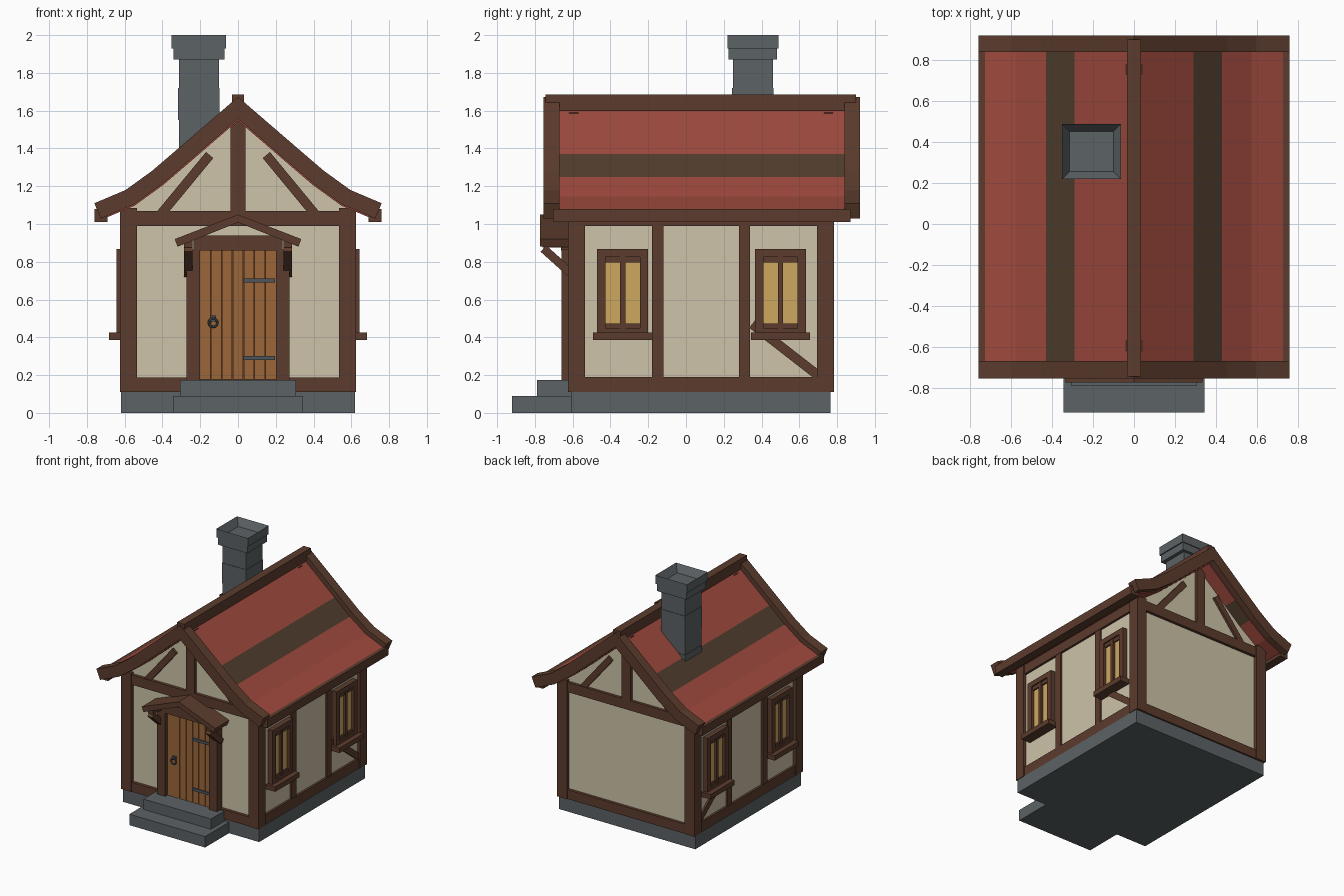
import bpy, bmesh, math
from mathutils import Vector

if "Cube" in bpy.data.objects:
    bpy.data.objects.remove(bpy.data.objects["Cube"])


def material(name, rgb):
    m = bpy.data.materials.new(name)
    lin = [((c / 255 + 0.055) / 1.055) ** 2.4 for c in rgb]
    m.diffuse_color = (*lin, 1)
    m.use_nodes = True
    m.node_tree.nodes["Principled BSDF"].inputs["Base Color"].default_value = m.diffuse_color
    return m


TIMBER = material("timber brown", (92, 60, 45))
PLASTER = material("cream plaster", (205, 195, 168))
ROOF = material("red roof", (160, 74, 62))
BAND = material("dark roof band", (82, 62, 46))
STONE = material("grey stone", (92, 98, 102))
DOOR = material("door wood", (155, 102, 56))
GLASS = material("amber glass", (206, 168, 95))
METAL = material("iron", (78, 85, 92))


def finish(name, bm, *mats):
    bmesh.ops.recalc_face_normals(bm, faces=bm.faces)
    me = bpy.data.meshes.new(name)
    bm.to_mesh(me)
    bm.free()
    for m in mats:
        me.materials.append(m)
    ob = bpy.data.objects.new(name, me)
    bpy.context.collection.objects.link(ob)
    return ob


def prism(name, pts, a, b, mat, axis="y"):
    """Extrude a 2D profile (u, z) from a to b along y, or along x."""
    bm = bmesh.new()
    place = (lambda u, z, t: (u, t, z)) if axis == "y" else (lambda u, z, t: (t, u, z))
    lo = [bm.verts.new(place(u, z, a)) for u, z in pts]
    hi = [bm.verts.new(place(u, z, b)) for u, z in pts]
    bm.faces.new(lo)
    bm.faces.new(hi[::-1])
    n = len(pts)
    for i in range(n):
        j = (i + 1) % n
        bm.faces.new((lo[i], lo[j], hi[j], hi[i]))
    return finish(name, bm, mat)


def box(name, x0, x1, y0, y1, z0, z1, mat):
    return prism(name, [(x0, z0), (x1, z0), (x1, z1), (x0, z1)], y0, y1, mat)


def strut(name, p, q, w, a, b, mat, axis="y"):
    """Straight bar of width w between two points of the profile plane."""
    p, q = Vector(p), Vector(q)
    d = (q - p).normalized()
    n = Vector((-d.y, d.x)) * w / 2
    return prism(name, [p + n, q + n, q - n, p - n], a, b, mat, axis)


def offset(line, dist):
    """Offset a left-to-right polyline upwards with mitred corners."""
    pts = [Vector(p) for p in line]
    dirs = [(q - p).normalized() for p, q in zip(pts, pts[1:])]
    nor = [Vector((-d.y, d.x)) for d in dirs]
    out = []
    for i, p in enumerate(pts):
        a, b = nor[max(i - 1, 0)], nor[min(i, len(nor) - 1)]
        m = (a + b).normalized()
        out.append(p + m * dist / m.dot(a))
    return out


# Stone base and steps
box("foundation", -0.62, 0.62, -0.61, 0.765, 0, 0.11, STONE)
box("lower_step", -0.345, 0.345, -0.92, -0.6, 0, 0.09, STONE)
box("upper_step", -0.307, 0.307, -0.79, -0.6, 0, 0.175, STONE)

# Sweeping roof line shared by slab, barge boards and gable walls
half = [(0, 1.62), (0.145, 1.495), (0.29, 1.37), (0.43, 1.25), (0.575, 1.145), (0.745, 1.073)]
line = [(-x, z) for x, z in half[:0:-1]] + half

# Plaster body
top = [p for p in offset(line, -0.03) if abs(p.x) < 0.5]
body = [(-0.6, 0.1), (-0.6, 1.1)] + top + [(0.6, 1.1), (0.6, 0.1)]
prism("plaster_walls", body, -0.595, 0.755, PLASTER)

# Roof slab with a dark band on one facet of each slope
slab = prism("roof", line + offset(line, -0.055)[::-1], -0.7, 0.87, ROOF)
slab.data.materials.append(BAND)
for f in slab.data.polygons:
    if abs(f.normal.y) < 0.5 and 0.29 < abs(f.center.x) < 0.43:
        f.material_index = 1
for name, y0, y1 in (("front_barge_board", -0.755, -0.67), ("back_barge_board", 0.84, 0.92)):
    prism(name, offset(line, 0.04) + offset(line, -0.048)[::-1], y0, y1, TIMBER)
box("ridge_beam", -0.033, 0.033, -0.745, 0.9, 1.6, 1.685, TIMBER)

# Timber frame on front and back
for name, y0, y1 in (("front", -0.62, -0.57), ("back", 0.73, 0.778)):
    box(name + "_sill_beam", -0.56, 0.56, y0, y1, 0.11, 0.187, TIMBER)
    box(name + "_top_beam", -0.56, 0.56, y0, y1, 0.99, 1.07, TIMBER)
    box(name + "_king_post", -0.04, 0.04, y0, y1, 1.06, 1.59, TIMBER)
    for s in (-1, 1):
        strut(name + "_gable_brace", (s * 0.41, 1.05), (s * 0.15, 1.365), 0.05,
              y0 + 0.005, y1 - 0.005, TIMBER)

# Timber frame, eaves and windows on both sides
for s, side in ((-1, "left"), (1, "right")):
    def plate(part, x0, x1, y0, y1, z0, z1, mat=TIMBER):
        box(side + "_" + part, *sorted((s * x0, s * x1)), y0, y1, z0, z1, mat)

    for y0 in (-0.625, 0.693):
        plate("corner_post", 0.535, 0.625, y0, y0 + 0.09, 0.11, 1.085)
    plate("sill_beam", 0.57, 0.618, -0.56, 0.72, 0.11, 0.19)
    plate("top_beam", 0.57, 0.618, -0.56, 0.72, 0.99, 1.07)
    plate("eave_beam", 0.69, 0.76, -0.705, 0.872, 1.01, 1.08)
    for y in (-0.15, 0.31):
        plate("wall_post", 0.57, 0.615, y - 0.03, y + 0.03, 0.17, 1.0)
    strut(side + "_wall_brace", (0.35, 0.47), (0.71, 0.19), 0.05, s * 0.57, s * 0.613, TIMBER, "x")
    for yc in (-0.335, 0.5):
        plate("window_glass", 0.59, 0.618, yc - 0.1, yc + 0.1, 0.44, 0.83, GLASS)
        plate("window_head", 0.58, 0.642, yc - 0.135, yc + 0.135, 0.825, 0.867)
        plate("window_foot", 0.58, 0.642, yc - 0.135, yc + 0.135, 0.42, 0.45)
        plate("window_sill", 0.58, 0.683, yc - 0.157, yc + 0.157, 0.385, 0.425)
        plate("window_mullion", 0.58, 0.636, yc - 0.014, yc + 0.014, 0.44, 0.83)
        for t in (-1, 1):
            y = yc + t * 0.113
            plate("window_jamb", 0.58, 0.642, y - 0.022, y + 0.022, 0.43, 0.84)
        for z in (0.457, 0.81):
            plate("window_sash_rail", 0.59, 0.63, yc - 0.1, yc + 0.1, z - 0.015, z + 0.015)

# Planked door with frame
box("door_back", -0.21, 0.21, -0.617, -0.58, 0.17, 0.87, TIMBER)
w = 0.404 / 7
for i in range(7):
    x = -0.202 + i * w
    box("door_plank", x + 0.002, x + w - 0.002, -0.632, -0.6, 0.176, 0.862, DOOR)
box("door_lintel", -0.235, 0.235, -0.662, -0.58, 0.86, 0.94, TIMBER)
for s in (-1, 1):
    box("door_jamb", *sorted((s * 0.2, s * 0.273)), -0.66, -0.58, 0.11, 0.865, TIMBER)
    # Hood brackets
    strut("hood_bracket", (-0.755, 0.87), (-0.605, 0.735), 0.045, s * 0.24, s * 0.285, TIMBER, "x")
    box("hood_bearer", *sorted((s * 0.24, s * 0.285)), -0.76, -0.59, 0.875, 0.92, TIMBER)

# Door hood
prism("door_hood", [(-0.335, 0.92), (0, 1.05), (0.335, 0.92), (0.32, 0.88), (0, 1.008), (-0.32, 0.88)],
      -0.773, -0.59, TIMBER)

# Door ironwork
for z in (0.29, 0.7):
    box("door_hinge", 0.03, 0.195, -0.641, -0.62, z - 0.011, z + 0.011, METAL)
box("handle_plate", -0.147, -0.117, -0.645, -0.62, 0.485, 0.515, METAL)
bpy.ops.mesh.primitive_torus_add(location=(-0.132, -0.65, 0.478), rotation=(math.pi / 2, 0, 0),
                                 major_radius=0.023, minor_radius=0.006,
                                 major_segments=12, minor_segments=6)
bpy.context.object.name = "handle_ring"
bpy.context.object.data.materials.append(METAL)

# Chimney in stacked courses, with a hollow cap
cx, cy = -0.207, 0.354


def block(name, hx, hy, z0, z1):
    return box(name, cx - hx, cx + hx, cy - hy, cy + hy, z0, z1, STONE)


zs = [1.2, 1.4, 1.55, 1.72, 1.875]
for i, (z0, z1) in enumerate(zip(zs, zs[1:])):
    h = 0.11 - 0.004 * (i % 2)
    block("chimney_course", h, h, z0, z1)
block("chimney_neck", 0.135, 0.128, 1.87, 1.93)
cap = block("chimney_cap", 0.144, 0.135, 1.93, 2.0)
bm = bmesh.new()
bm.from_mesh(cap.data)
bm.normal_update()
rim = max(bm.faces, key=lambda f: f.calc_center_median().z)
bmesh.ops.inset_region(bm, faces=[rim], thickness=0.052)
bmesh.ops.translate(bm, verts=rim.verts, vec=(0, 0, -0.06))
bm.to_mesh(cap.data)
bm.free()
